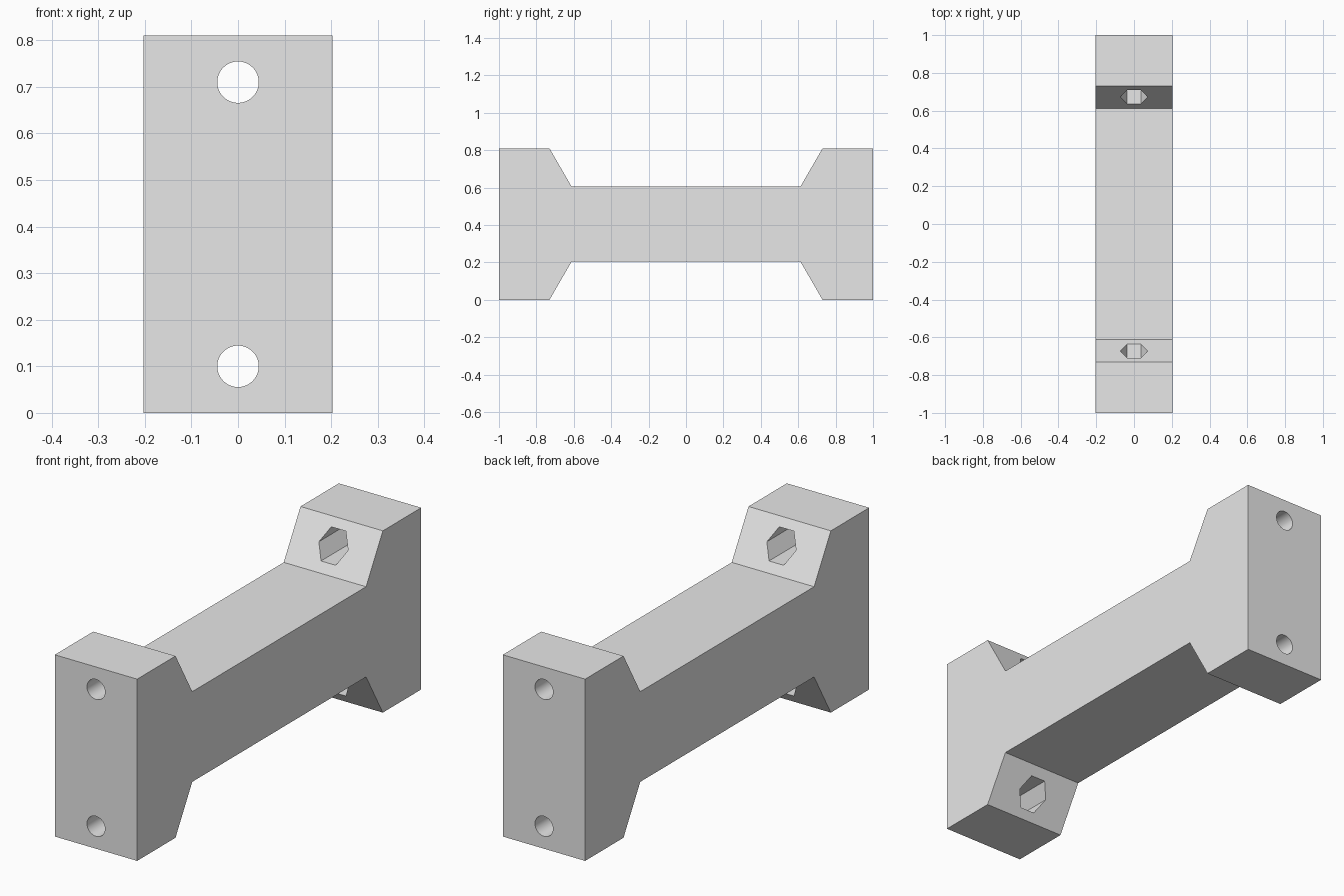
import bpy, bmesh, math
from mathutils import Matrix

default = bpy.data.objects.get("Cube")
if default:
    bpy.data.objects.remove(default, do_unlink=True)

HALF_WIDTH, HEIGHT = 0.203, 0.81
HOLE_HEIGHTS = (0.1, HEIGHT - 0.1)

grey = bpy.data.materials.new("light_grey")
grey.use_nodes = True
grey.diffuse_color = (0.8, 0.8, 0.8, 1)
grey.node_tree.nodes["Principled BSDF"].inputs["Base Color"].default_value = grey.diffuse_color


def make_object(name, bm):
    bmesh.ops.recalc_face_normals(bm, faces=bm.faces)
    mesh = bpy.data.meshes.new(name)
    bm.to_mesh(mesh)
    bm.free()
    mesh.materials.append(grey)
    obj = bpy.data.objects.new(name, mesh)
    bpy.context.collection.objects.link(obj)
    return obj


def make_cutter(name, sides, radius, near, far):
    """Four prisms along y, one per bolt position."""
    bm = bmesh.new()
    for side in (-1, 1):
        for z in HOLE_HEIGHTS:
            place = (Matrix.Translation((0, side * (near + far) / 2, z))
                     @ Matrix.Rotation(math.pi / 2, 4, 'X')
                     @ Matrix.Rotation(math.pi / 6, 4, 'Z'))
            bmesh.ops.create_cone(bm, cap_ends=True, segments=sides, radius1=radius,
                                  radius2=radius, depth=far - near, matrix=place)
    cutter = make_object(name, bm)
    cutter.hide_render = True
    return cutter


# Spacer body: side profile with flared ends, extruded across the width
quarter = [(1.0, HEIGHT), (0.73, HEIGHT), (0.612, 0.606)]
upper = quarter + [(-y, z) for y, z in reversed(quarter)]
profile = upper + [(y, HEIGHT - z) for y, z in reversed(upper)]
bm = bmesh.new()
face = bm.faces.new([bm.verts.new((-HALF_WIDTH, y, z)) for y, z in profile])
extruded = bmesh.ops.extrude_face_region(bm, geom=[face])["geom"]
bmesh.ops.translate(bm, vec=(2 * HALF_WIDTH, 0, 0),
                    verts=[v for v in extruded if isinstance(v, bmesh.types.BMVert)])
body = make_object("spacer_body", bm)

# Hexagonal nut pockets in the slopes, round bolt holes through the ends
cutters = [make_cutter("nut_pocket_cutter", 6, 0.072, 0.5, 0.88),
           make_cutter("bolt_hole_cutter", 48, 0.0445, 0.8, 1.1)]
bpy.ops.object.select_all(action='DESELECT')
bpy.context.view_layer.objects.active = body
body.select_set(True)
for cutter in cutters:
    cut = body.modifiers.new(cutter.name, 'BOOLEAN')
    cut.operation = 'DIFFERENCE'
    cut.solver = 'EXACT'
    cut.object = cutter
    bpy.ops.object.modifier_apply(modifier=cut.name)
    bpy.data.objects.remove(cutter, do_unlink=True)
bpy.ops.object.shade_smooth_by_angle(angle=math.radians(25))
